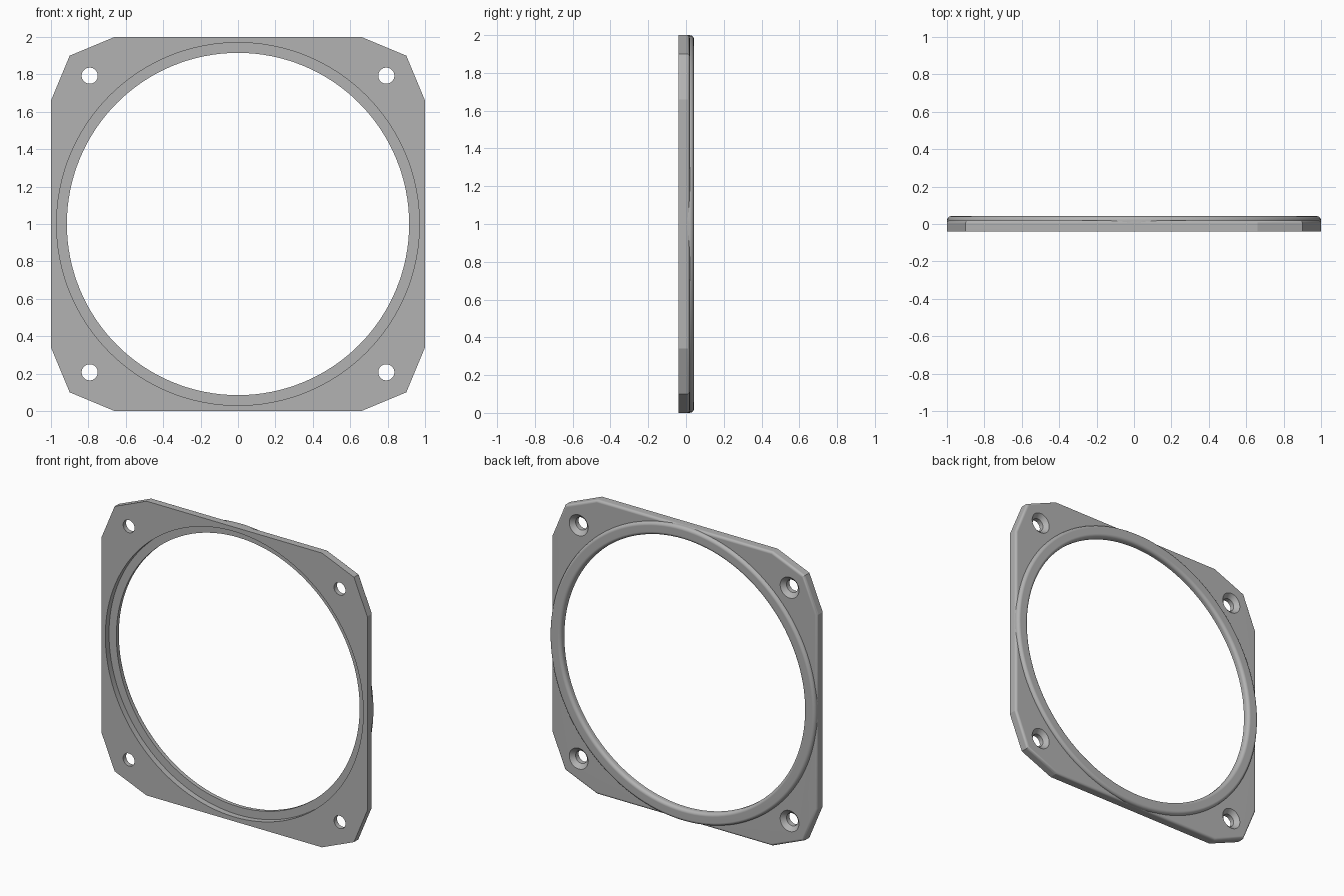
import bpy
import bmesh
from math import sin, cos, pi, radians
from mathutils import Matrix, Vector

FRONT, PLATE_BACK, RING_BACK = -0.04, 0.02, 0.042

cube = bpy.data.objects.get("Cube")
if cube:
    bpy.data.objects.remove(cube, do_unlink=True)

grey = bpy.data.materials.new("light_grey")
grey.use_nodes = True
grey.diffuse_color = (0.45, 0.45, 0.45, 1)
grey.node_tree.nodes["Principled BSDF"].inputs["Base Color"].default_value = (0.45, 0.45, 0.45, 1)


def add_object(name, bm):
    bmesh.ops.recalc_face_normals(bm, faces=bm.faces)
    mesh = bpy.data.meshes.new(name)
    bm.to_mesh(mesh)
    bm.free()
    mesh.materials.append(grey)
    obj = bpy.data.objects.new(name, mesh)
    bpy.context.collection.objects.link(obj)
    return obj


def lathe(name, profile, steps, x=0, z=1):
    """Solid of revolution about the y direction; profile is (radius, y), capped at both ends."""
    bm = bmesh.new()
    rings = [[bm.verts.new((x + r * cos(2 * pi * i / steps), y, z + r * sin(2 * pi * i / steps)))
              for i in range(steps)] for r, y in profile]
    for a, b in zip(rings, rings[1:]):
        for i in range(steps):
            j = (i + 1) % steps
            bm.faces.new((a[i], a[j], b[j], b[i]))
    bm.faces.new(rings[0])
    bm.faces.new(rings[-1])
    return add_object(name, bm)


def combine(target, other, operation):
    mod = target.modifiers.new(operation.lower(), 'BOOLEAN')
    mod.operation, mod.solver, mod.object = operation, 'EXACT', other
    bpy.context.view_layer.objects.active = target
    bpy.ops.object.modifier_apply(modifier=mod.name)
    bpy.data.objects.remove(other, do_unlink=True)


def arc(radius, y, size, start, end, count=6):
    """Quarter-round profile points, angles in degrees."""
    angles = [radians(start + (end - start) * i / count) for i in range(count + 1)]
    return [(radius + size * cos(a), y + size * sin(a)) for a in angles]


# Plate: square with double-cut corners, rounded along the back rim
corner = [Vector((1, FRONT, 0.66)), Vector((0.9, FRONT, 0.9)), Vector((0.66, FRONT, 1))]
bm = bmesh.new()
outline = [bm.verts.new(Matrix.Rotation(-k * pi / 2, 3, 'Y') @ p + Vector((0, 0, 1)))
           for k in range(4) for p in corner]
face = bm.faces.new(outline)
moved = bmesh.ops.extrude_face_region(bm, geom=[face])
back = [v for v in moved["geom"] if isinstance(v, bmesh.types.BMVert)]
bmesh.ops.translate(bm, verts=back, vec=(0, PLATE_BACK - FRONT, 0))
rim = [e for e in bm.edges if all(v in back for v in e.verts)]
bmesh.ops.recalc_face_normals(bm, faces=bm.faces)
bmesh.ops.bevel(bm, geom=rim, offset=0.017, segments=6, profile=0.5, affect='EDGES')
frame = add_object("mounting_frame", bm)

# Raised ring on the back, with a rounded outer edge
R = 0.022
ring = [(0.9995, -0.01)] + arc(0.9995 - R, RING_BACK - R, R, 0, 90)
combine(frame, lathe("raised_ring", ring, 128), 'UNION')

# Stepped opening: front recess, then the bore flaring round at the back
bore = [(0.97, FRONT - 0.05), (0.97, 0), (0.915, 0)]
bore += arc(0.915 + R, RING_BACK - R, R, 180, 90)
bore += [(0.915 + R, RING_BACK + 0.05)]
combine(frame, lathe("opening", bore, 128), 'DIFFERENCE')

# Countersunk screw holes
screw = [(0.043, FRONT - 0.05), (0.043, -0.008), (0.071, PLATE_BACK), (0.071, PLATE_BACK + 0.05)]
for sx in (-1, 1):
    for sz in (-1, 1):
        combine(frame, lathe("screw_hole", screw, 32, sx * 0.793, 1 + sz * 0.793), 'DIFFERENCE')

# Smooth the rounds, keep the corners crisp
bpy.ops.object.select_all(action='DESELECT')
frame.select_set(True)
bpy.context.view_layer.objects.active = frame
bpy.ops.object.shade_smooth_by_angle(angle=radians(20))
normals = frame.modifiers.new("weighted_normals", 'WEIGHTED_NORMAL')
normals.keep_sharp = True
